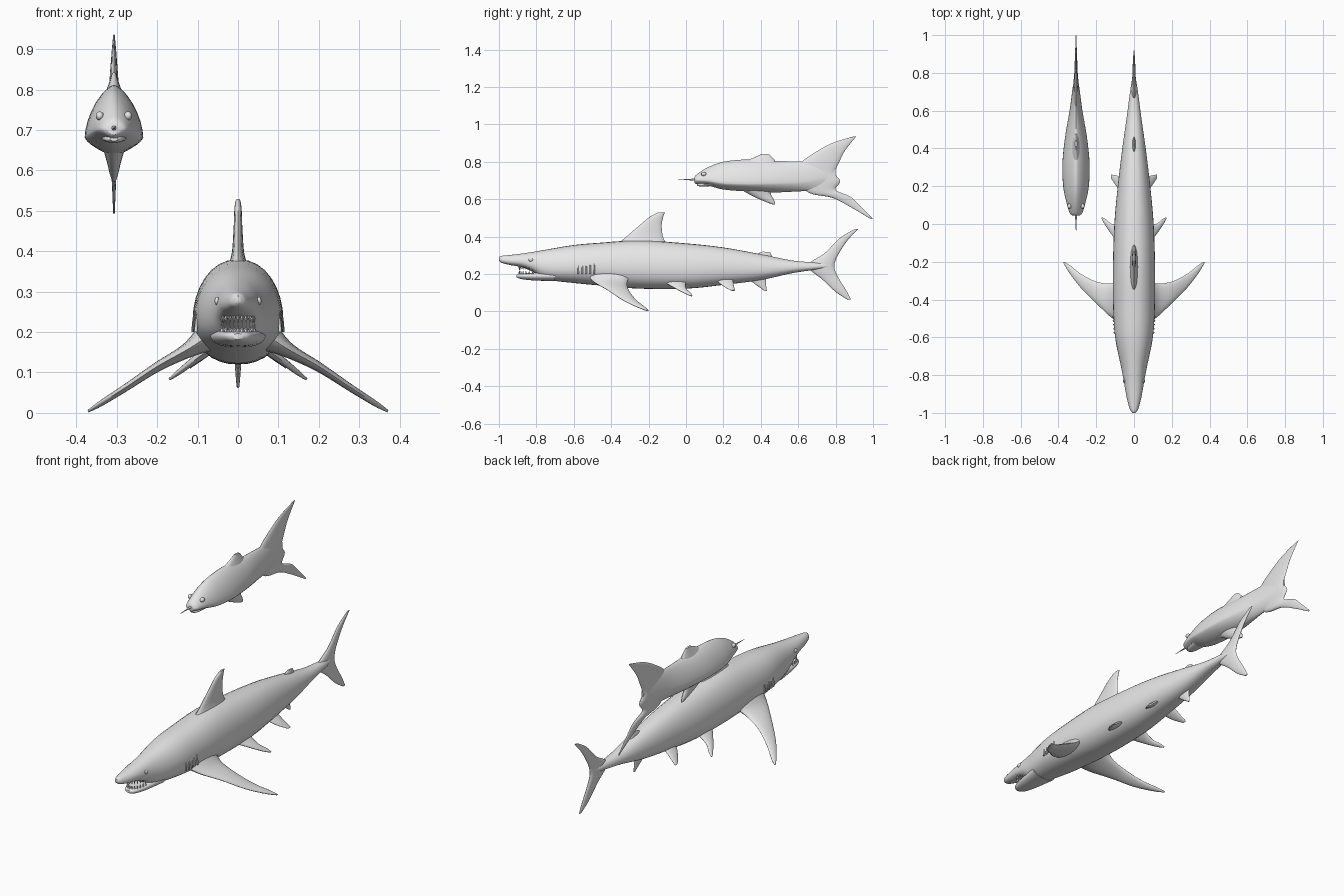
import bpy, bmesh, math
from mathutils import Vector

cube = bpy.data.objects.get("Cube")
if cube:
    bpy.data.objects.remove(cube, do_unlink=True)

# One plain grey skin for both animals
skin = bpy.data.materials.new("grey skin")
skin.use_nodes = True
skin.diffuse_color = (0.8, 0.8, 0.8, 1)
skin.node_tree.nodes["Principled BSDF"].inputs["Base Color"].default_value = (0.8, 0.8, 0.8, 1)


def smooth_rows(rows, steps):
    """Pass a smooth curve through rows of numbers."""
    out = []
    for i in range(len(rows) - 1):
        a, b, c, d = rows[max(i - 1, 0)], rows[i], rows[i + 1], rows[min(i + 2, len(rows) - 1)]
        for s in range(steps):
            t = s / steps
            out.append([q + t * ((r - p) / 2 + t * (p - 2.5 * q + 2 * r - w / 2
                        + t * (1.5 * (q - r) + (w - p) / 2)))
                        for p, q, r, w in zip(a, b, c, d)])
    return out + [list(rows[-1])]


def finish(name, bm):
    bmesh.ops.recalc_face_normals(bm, faces=bm.faces[:])
    mesh = bpy.data.meshes.new(name)
    bm.to_mesh(mesh)
    bm.free()
    mesh.materials.append(skin)
    obj = bpy.data.objects.new(name, mesh)
    bpy.context.collection.objects.link(obj)
    bpy.ops.object.select_all(action='DESELECT')
    obj.select_set(True)
    bpy.context.view_layer.objects.active = obj
    bpy.ops.object.shade_smooth_by_angle(angle=math.radians(50))
    return obj


def loft(name, rings):
    bm = bmesh.new()
    loops = [[bm.verts.new(p) for p in ring] for ring in rings]
    for a, b in zip(loops, loops[1:]):
        n = len(a)
        for i in range(n):
            bm.faces.new((a[i], a[(i + 1) % n], b[(i + 1) % n], b[i]))
    bm.faces.new(loops[0])
    bm.faces.new(loops[-1])
    return finish(name, bm)


def body(name, rows, cx=0, wide=1.0, top=1.0, low=1.0, sides=32, steps=5):
    """Rows: y, half width, bottom z, widest z, top z."""
    rings = []
    for y, hw, zb, zm, zt in smooth_rows(rows, steps):
        ring = []
        for i in range(sides):
            a = math.tau * i / sides
            c, s = math.cos(a), math.sin(a)
            x = math.copysign(abs(c) ** wide, c) * hw
            z = zm + (zt - zm) * s ** top if s >= 0 else zm - (zm - zb) * (-s) ** low
            ring.append((cx + x, y, z))
        rings.append(ring)
    return loft(name, rings)


def fin(name, rows, normal, sides=16, steps=5):
    """Rows: leading point, trailing point, half thickness."""
    n = Vector(normal).normalized()
    rings = []
    for r in smooth_rows(rows, steps):
        lead, trail = Vector(r[:3]), Vector(r[3:6])
        mid, half = (lead + trail) / 2, (trail - lead) / 2
        angles = [math.tau * i / sides for i in range(sides)]
        rings.append([mid - half * math.cos(a) + n * r[6] * math.sin(a) for a in angles])
    return loft(name, rings)


def flat_fin(name, rows, x=0):
    """Upright fin; rows: leading y z, trailing y z, half thickness."""
    return fin(name, [(x, a, b, x, c, d, t) for a, b, c, d, t in rows], (1, 0, 0))


def paired_fin(name, rows, slope):
    for side, label in ((1, "left"), (-1, "right")):
        mirrored = [(side * r[0], r[1], r[2], side * r[3], r[4], r[5], r[6]) for r in rows]
        fin(label + "_" + name, mirrored, (side * slope, 0, 1))


def ball(name, centre, size):
    bm = bmesh.new()
    bmesh.ops.create_uvsphere(bm, u_segments=16, v_segments=10, radius=1)
    for v in bm.verts:
        v.co = Vector(centre) + Vector(p * s for p, s in zip(v.co, size))
    return finish(name, bm)


# Shark trunk: y, half width, bottom, top
trunk = [(-1, .006, .272, .29), (-.985, .02, .26, .297), (-.94, .034, .248, .302),
         (-.88, .046, .237, .309), (-.82, .056, .212, .318), (-.75, .07, .172, .33),
         (-.6, .1, .152, .355), (-.45, .11, .138, .368), (-.25, .112, .122, .38),
         (0, .104, .122, .364), (.2, .086, .142, .342), (.4, .062, .168, .306),
         (.57, .038, .205, .272), (.7, .021, .224, .262), (.77, .01, .235, .258)]
body("shark_body", [(y, w, b, b + .42 * (t - b), t) for y, w, b, t in trunk],
     wide=.9, top=1.05, low=.9)

# Lower jaw
body("shark_lower_jaw", [(-.905, .012, .182, .19, .196), (-.885, .032, .174, .19, .202),
                         (-.82, .05, .166, .19, .207), (-.7, .068, .162, .19, .22)], wide=.8)

# Teeth along both jaw arcs
bm = bmesh.new()
for base, drop in ((.24, -1), (.2, 1)):
    for i in range(13):
        a = math.pi * i / 12
        bx, by = .041 * math.cos(a), -.82 - .072 * math.sin(a)
        rim = [bm.verts.new((bx + .005 * math.cos(k * math.tau / 4),
                             by + .005 * math.sin(k * math.tau / 4), base)) for k in range(4)]
        point = bm.verts.new((bx, by, base + drop * .02))
        bm.faces.new(rim)
        for k in range(4):
            bm.faces.new((rim[k], rim[(k + 1) % 4], point))
finish("shark_teeth", bm)

# Eyes and gill flaps
for side, label in ((1, "left"), (-1, "right")):
    ball(label + "_shark_eye", (side * .052, -.83, .277), (.006, .012, .01))
    for i in range(5):
        y = -.575 + .021 * i
        arc = [(y + .003 * k, .004, .004) for k in range(6)]
        rows = []
        for k in range(6):
            z = .2 + .018 * k
            x = side * (.104 + .007 * i / 4 - .0011 * k * k * .7)
            rows.append((x, y - .004, z, x, y + .004, z, .004))
        fin(label + "_gill_%d" % (i + 1), rows, (1, 0, 0), sides=8, steps=2)

# Shark upright fins
flat_fin("shark_dorsal_fin", [(-.38, .35, -.09, .35, .03), (-.325, .395, -.12, .39, .016),
                              (-.255, .455, -.13, .455, .011), (-.195, .505, -.122, .505, .009),
                              (-.15, .529, -.113, .528, .005)])
flat_fin("shark_second_dorsal_fin", [(.34, .28, .47, .27, .012), (.38, .307, .458, .3, .008),
                                     (.41, .32, .45, .316, .004)])
flat_fin("shark_anal_fin", [(.31, .19, .43, .2, .01), (.37, .145, .428, .15, .007),
                            (.42, .11, .432, .11, .003)])
flat_fin("shark_tail_fin", [(.865, .062, .882, .064, .003), (.8, .105, .858, .11, .007),
                            (.73, .17, .815, .18, .009), (.66, .225, .795, .225, .013),
                            (.66, .26, .795, .257, .013), (.74, .31, .812, .3, .009),
                            (.82, .39, .86, .375, .007), (.895, .437, .92, .441, .003)])

# Shark paired fins
paired_fin("shark_pectoral_fin", [(.06, -.53, .2, .06, -.29, .2, .045),
                                  (.12, -.495, .16, .12, -.315, .155, .02),
                                  (.2, -.42, .115, .2, -.305, .112, .012),
                                  (.28, -.34, .062, .28, -.265, .06, .009),
                                  (.34, -.262, .024, .34, -.218, .022, .007),
                                  (.371, -.21, .004, .371, -.2, .004, .003)], .62)
paired_fin("shark_pelvic_fin", [(.06, -.13, .165, .06, 0, .165, .014),
                                (.115, -.06, .125, .115, .0, .125, .009),
                                (.15, -.01, .098, .15, .026, .098, .006),
                                (.17, .025, .083, .17, .035, .083, .003)], .75)
paired_fin("shark_rear_fin", [(.04, .15, .18, .04, .25, .18, .012),
                              (.085, .19, .142, .085, .255, .142, .008),
                              (.12, .24, .112, .12, .262, .112, .003)], .85)

# Small fish: roof-shaped body with a sharp side edge
FX = -.307
body("fish_body", [(.045, .018, .688, .702, .718), (.06, .034, .68, .702, .735),
                   (.12, .052, .672, .698, .772), (.2, .068, .652, .686, .8),
                   (.32, .072, .642, .682, .812), (.46, .058, .636, .685, .805),
                   (.6, .034, .642, .69, .802), (.72, .018, .65, .71, .8),
                   (.8, .005, .68, .72, .77)], FX, wide=1.35, top=1.2, low=1.3)
flat_fin("fish_dorsal_fin", [(.31, .8, .49, .79, .02), (.375, .828, .465, .82, .01),
                             (.405, .842, .445, .84, .005)], FX)
flat_fin("fish_belly_fin", [(.27, .665, .45, .66, .03), (.35, .62, .455, .625, .018),
                            (.42, .588, .473, .592, .01), (.46, .573, .477, .573, .004)], FX)
flat_fin("fish_tail_fin", [(.99, .493, .999, .495, .002), (.88, .558, .925, .57, .005),
                           (.78, .608, .877, .615, .008), (.66, .633, .8, .65, .012),
                           (.6, .7, .825, .695, .014), (.6, .77, .797, .74, .014),
                           (.64, .817, .82, .8, .012), (.77, .895, .85, .86, .007),
                           (.89, .934, .91, .936, .002)], FX)

# Fish face
for side, label in ((1, "left"), (-1, "right")):
    ball(label + "_fish_eye", (FX + side * .035, .095, .735), (.01, .014, .011))
body("fish_snout_spike", [(-.042, .001, .703, .704, .705), (.01, .003, .702, .705, .708),
                          (.07, .008, .697, .705, .713)], FX, sides=8)
body("fish_lower_lip", [(.058, .01, .673, .677, .681), (.08, .024, .668, .678, .69),
                        (.14, .034, .67, .68, .69)], FX, sides=16)
